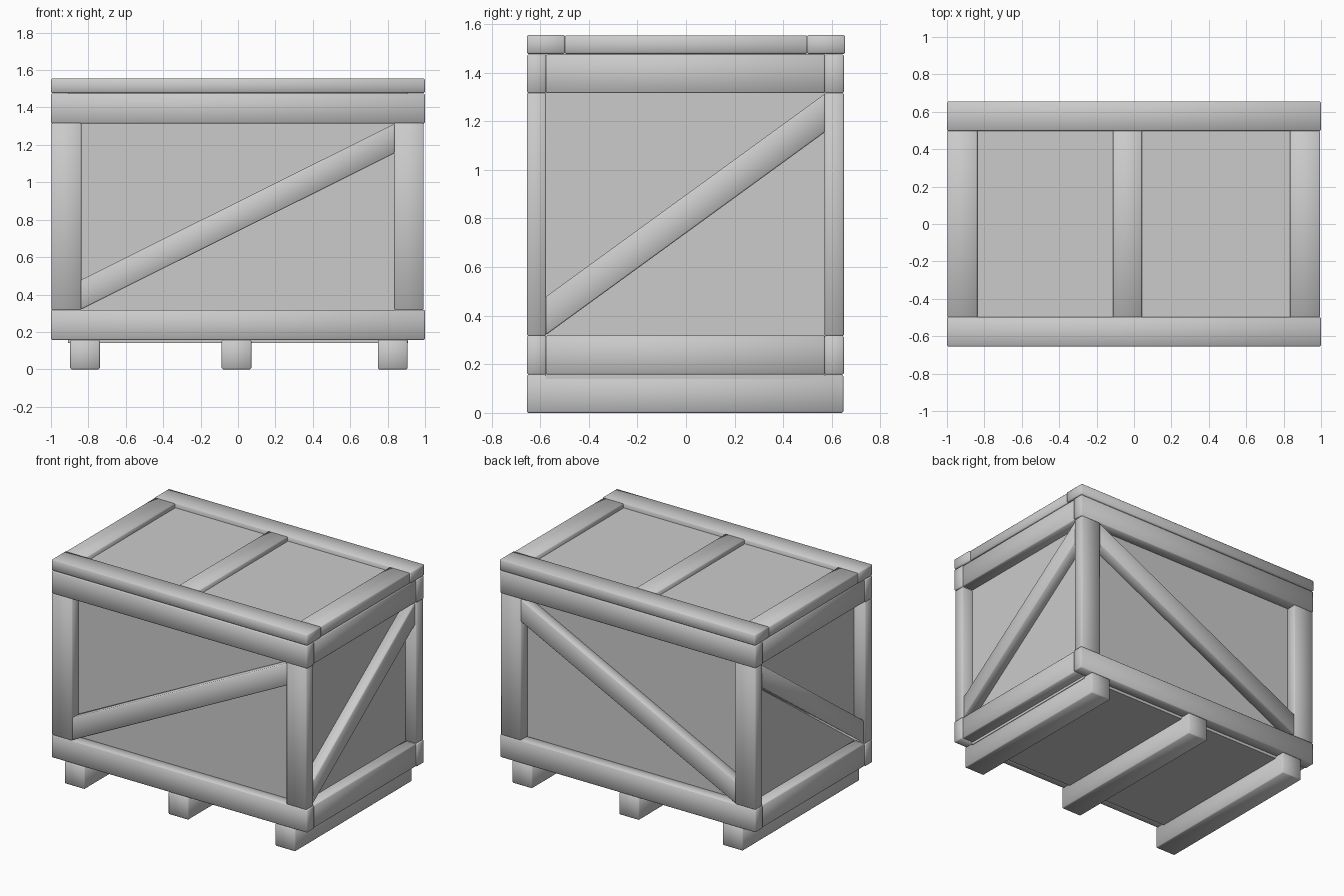
import bpy, math
from mathutils import Matrix

if "Cube" in bpy.data.objects:
    bpy.data.objects.remove(bpy.data.objects["Cube"])


def box(name, x, y, z, worn=0.006):
    """Box from (min, max) ranges; planks get softly shaded worn edges."""
    bpy.ops.mesh.primitive_cube_add(size=1)
    ob = bpy.context.object
    ob.name = name
    size = [r[1] - r[0] for r in (x, y, z)]
    mid = [(r[1] + r[0]) / 2 for r in (x, y, z)]
    ob.data.transform(Matrix.Translation(mid) @ Matrix.Diagonal((*size, 1)))
    if worn:
        bpy.ops.object.shade_smooth()
        bevel = ob.modifiers.new("worn_edges", 'BEVEL')
        bevel.width = worn
        bevel.segments = 1
    return ob


def brace(name, axis, span, depth):
    """Diagonal plank rising along an axis, with ends cut vertically."""
    low, high, width = 0.32, 1.155, 0.158
    z = (low, low + width)
    ob = box(name, span, depth, z) if axis == 0 else box(name, depth, span, z)
    for v in ob.data.vertices:
        v.co.z += (high - low) * (v.co[axis] - span[0]) / (span[1] - span[0])
    ob.data.update()
    return ob


# Inner panelled box
box("inner_panels", (-0.91, 0.91), (-0.577, 0.572), (0.14, 1.49), worn=0)

# Skids underneath
for i, x in enumerate((-0.818, -0.008, 0.827)):
    box(f"skid_{i + 1}", (x - 0.079, x + 0.079), (-0.655, 0.648), (0, 0.157))

# Front and back frames with corner posts and diagonal braces
for side, y in (("front", (-0.655, -0.575)), ("back", (0.57, 0.65))):
    box(f"{side}_bottom_rail", (-1, 1), y, (0.157, 0.318))
    box(f"{side}_top_rail", (-1, 1), y, (1.315, 1.475))
    box(f"{side}_left_post", (-0.998, -0.838), y, (0.316, 1.317))
    box(f"{side}_right_post", (0.835, 0.993), y, (0.316, 1.317))
    brace(f"{side}_brace", 0, (-0.84, 0.837), y)

# Side frames fitted between the front and back frames
for side, x, bx in (("left", (-0.993, -0.905), (-0.985, -0.9)),
                    ("right", (0.905, 0.993), (0.905, 0.985))):
    box(f"{side}_bottom_rail", x, (-0.577, 0.572), (0.157, 0.318))
    box(f"{side}_top_rail", x, (-0.577, 0.572), (1.315, 1.475))
    brace(f"{side}_brace", 1, (-0.577, 0.572), bx)

# Lid frame and cross battens
for side, y in (("front", (-0.655, -0.498)), ("back", (0.498, 0.655))):
    box(f"lid_{side}_plank", (-1, 1), y, (1.477, 1.555))
for i, x in enumerate(((-0.998, -0.838), (-0.112, 0.042), (0.835, 0.995))):
    box(f"lid_batten_{i + 1}", x, (-0.5, 0.5), (1.477, 1.553))
# Thin lid board under the battens
box("lid_board", (-0.9, 0.9), (-0.52, 0.52), (1.485, 1.522), worn=0)
